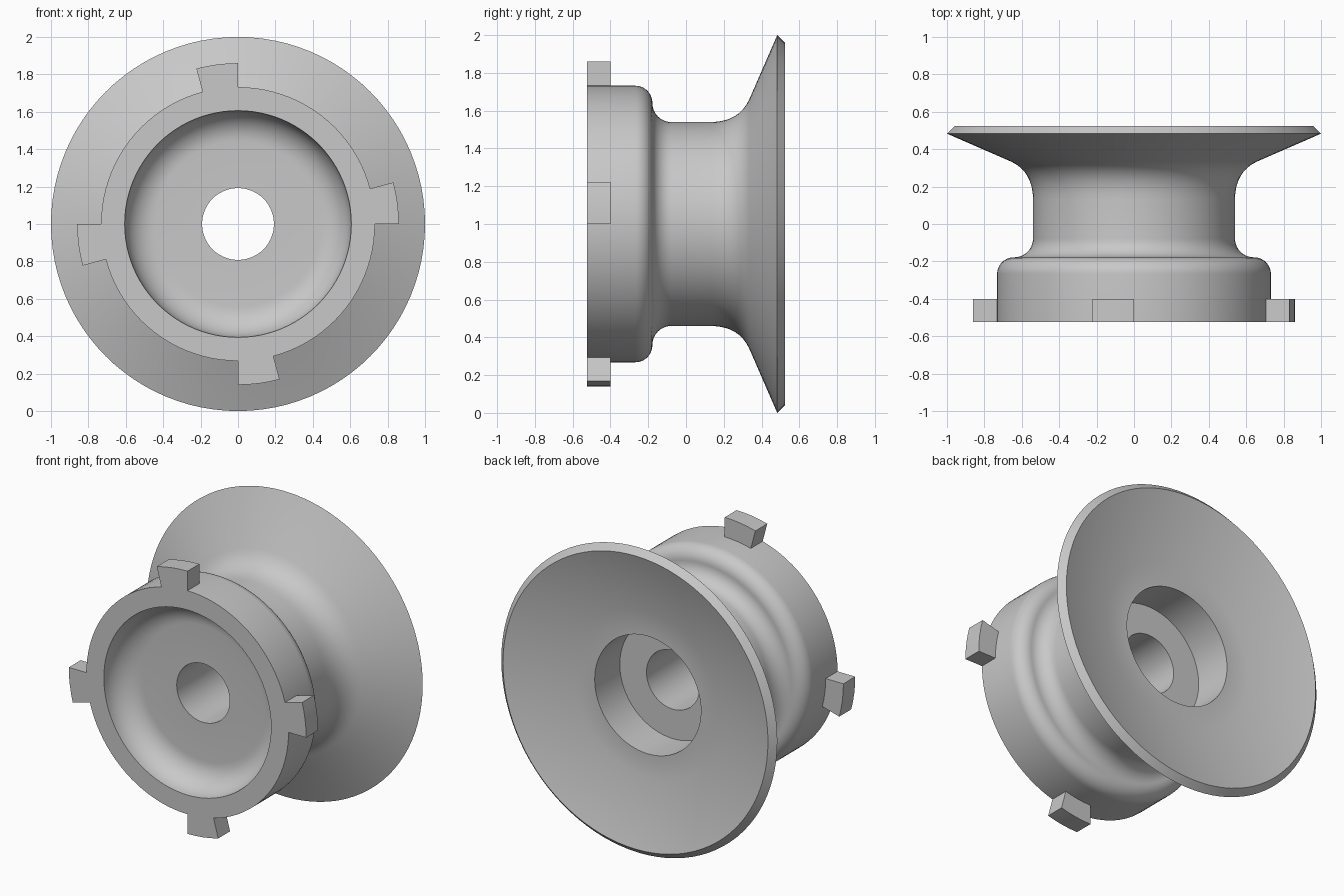
import bpy, bmesh
from math import cos, sin, radians, tau

if "Cube" in bpy.data.objects:
    bpy.data.objects.remove(bpy.data.objects["Cube"], do_unlink=True)

FRONT, BACK, SEGMENTS = -0.523, 0.523, 96

grey = bpy.data.materials.new("plain grey")
grey.use_nodes = True
colour = (0.58, 0.58, 0.58, 1)
grey.diffuse_color = colour
grey.node_tree.nodes["Principled BSDF"].inputs["Base Color"].default_value = colour


def finish(name, bm):
    """Turn a bmesh into a shaded object standing around the height of the axle."""
    bmesh.ops.recalc_face_normals(bm, faces=bm.faces)
    mesh = bpy.data.meshes.new(name)
    bm.to_mesh(mesh)
    bm.free()
    mesh.materials.append(grey)
    ob = bpy.data.objects.new(name, mesh)
    ob.location.z = 1
    bpy.context.collection.objects.link(ob)
    bpy.ops.object.select_all(action='DESELECT')
    ob.select_set(True)
    bpy.context.view_layer.objects.active = ob
    bpy.ops.object.shade_smooth_by_angle(angle=radians(25))
    return ob


def arc(y, r, radius, start, end, steps=10):
    """Arc in the (y, radius) plane of the profile."""
    angles = [radians(start + (end - start) * i / steps) for i in range(steps + 1)]
    return [(y + radius * cos(a), r + radius * sin(a)) for a in angles]


def bezier(a, b, c, steps=10):
    """Quadratic curve in the (y, radius) plane of the profile."""
    ts = [i / steps for i in range(steps + 1)]
    return [tuple((1 - t) ** 2 * p + 2 * t * (1 - t) * q + t * t * s
                  for p, q, s in zip(a, b, c)) for t in ts]


# Closed section of the spool, turned around the y axis
profile = [(FRONT, 0.732)]
profile += arc(-0.268, 0.642, 0.09, 90, 0)            # rounded flange shoulder
profile += arc(-0.078, 0.64, 0.10, 180, 270)          # fillet into the waist
profile += bezier((0.13, 0.54), (0.28, 0.54), (0.335, 0.66))  # flare
profile += [(0.483, 1.0), (BACK, 0.96)]               # rim and chamfer
profile += [(0.395, 0.54), (0.395, 0.385)]            # dished back, flat middle
profile += [(0.135, 0.385), (0.135, 0.192)]           # counterbore
profile += [(-0.36, 0.192)]                           # axle hole
profile += arc(FRONT, 0.443, 0.163, 0, 90)            # rounded front recess

bm = bmesh.new()
rings = [[bm.verts.new((r * cos(tau * i / SEGMENTS), y, r * sin(tau * i / SEGMENTS)))
          for y, r in profile] for i in range(SEGMENTS)]
for i in range(SEGMENTS):
    here, there = rings[i - 1], rings[i]
    for j in range(len(profile)):
        bm.faces.new((here[j - 1], here[j], there[j], there[j - 1]))
finish("spool_body", bm)


# Four locking tabs around the front flange
def locking_tab(name, start, span=15, steps=4, inner=0.725, outer=0.86, depth=0.123):
    bm = bmesh.new()
    angles = [radians(start + span * i / steps) for i in range(steps + 1)]
    outline = [(outer, a) for a in angles] + [(inner, a) for a in reversed(angles)]
    face = bm.faces.new([bm.verts.new((r * cos(a), FRONT, r * sin(a))) for r, a in outline])
    extruded = bmesh.ops.extrude_face_region(bm, geom=[face], use_keep_orig=True)
    moved = [v for v in extruded["geom"] if isinstance(v, bmesh.types.BMVert)]
    bmesh.ops.translate(bm, verts=moved, vec=(0, depth, 0))
    finish(name, bm)


for name, start in zip(("left", "top", "right", "bottom"), range(0, 360, 90)):
    locking_tab(name + "_locking_tab", start)
